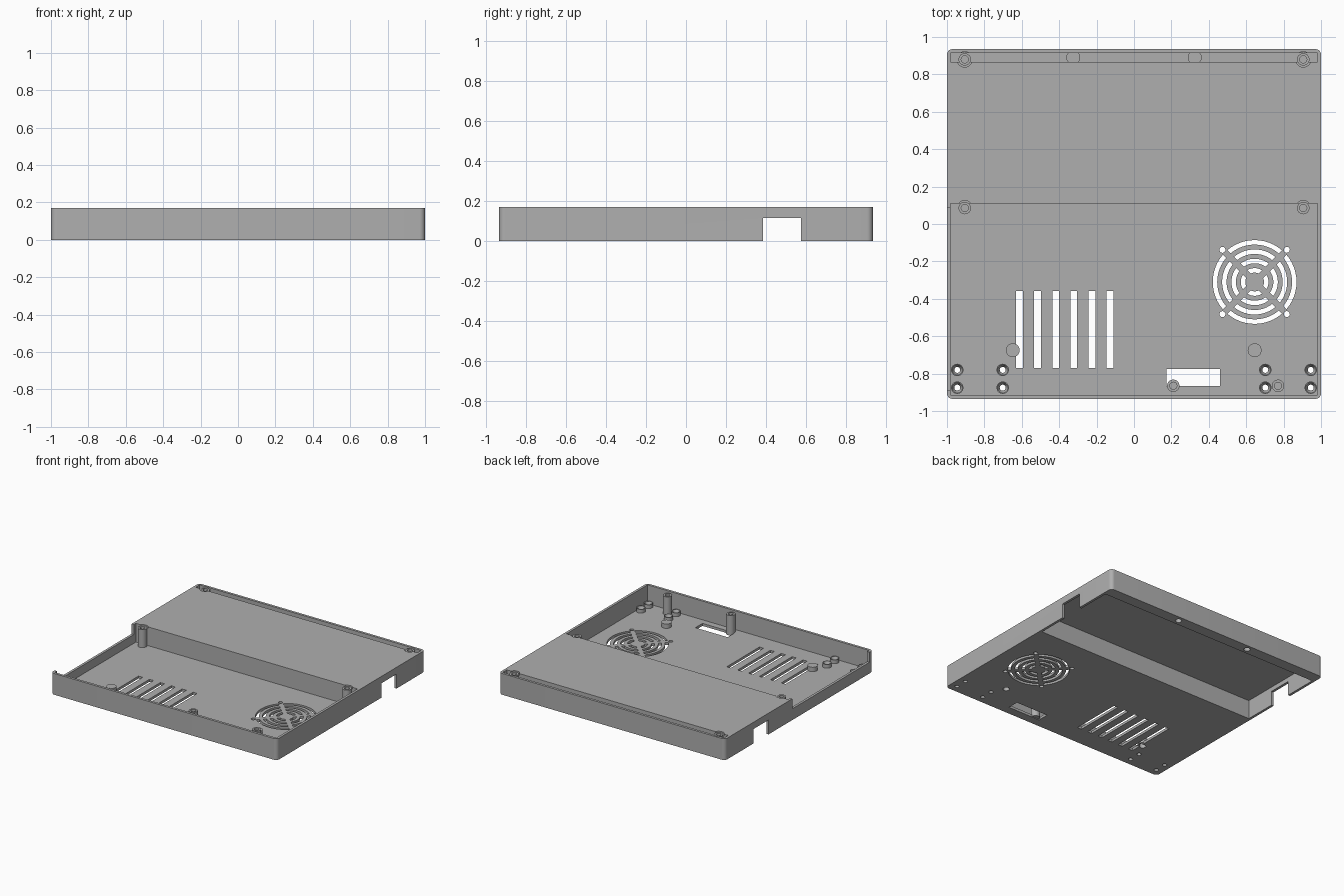
import bpy, bmesh
from math import sin, cos, asin, pi, radians
from mathutils import Vector

if "Cube" in bpy.data.objects:
    bpy.data.objects.remove(bpy.data.objects["Cube"], do_unlink=True)

grey = bpy.data.materials.new("mid_grey")
grey.use_nodes = True
grey.diffuse_color = (0.43, 0.43, 0.43, 1)
grey.node_tree.nodes["Principled BSDF"].inputs["Base Color"].default_value = (0.43, 0.43, 0.43, 1)


def prism(bm, pts, z0, z1, flare=1.0):
    """Extrude an outline from z0 to z1, scaling the top by flare."""
    n = len(pts)
    c = sum((Vector(p) for p in pts), Vector((0, 0))) / n
    low = [bm.verts.new((p[0], p[1], z0)) for p in pts]
    high = [bm.verts.new((*(c + (Vector(p) - c) * flare), z1)) for p in pts]
    bm.faces.new(low[::-1])
    bm.faces.new(high)
    for i in range(n):
        j = (i + 1) % n
        bm.faces.new((low[i], low[j], high[j], high[i]))


def rect(x0, x1, y0, y1):
    return [(x0, y0), (x1, y0), (x1, y1), (x0, y1)]


def circle(x, y, r, n=32):
    return [(x + r * cos(2 * pi * i / n), y + r * sin(2 * pi * i / n)) for i in range(n)]


def rounded(hx, hy, r, n=8):
    pts = []
    for q, (sx, sy) in enumerate([(1, 1), (-1, 1), (-1, -1), (1, -1)]):
        for i in range(n + 1):
            a = (q + i / n) * pi / 2
            pts.append((sx * (hx - r) + r * cos(a), sy * (hy - r) + r * sin(a)))
    return pts


def grille_slot(cx, cy, r0, r1, mid, half_bar, n=12):
    """Quarter ring between two diagonal bars of constant width."""
    pts = []
    for r, way in ((r0, -1), (r1, 1)):
        span = pi / 4 - asin(half_bar / r)
        for i in range(n + 1):
            a = mid + way * span * (2 * i / n - 1)
            pts.append((cx + r * cos(a), cy + r * sin(a)))
    return pts


def make(name, shapes):
    bm = bmesh.new()
    for s in shapes:
        prism(bm, *s)
    bmesh.ops.recalc_face_normals(bm, faces=bm.faces)
    mesh = bpy.data.meshes.new(name)
    bm.to_mesh(mesh)
    bm.free()
    mesh.materials.append(grey)
    ob = bpy.data.objects.new(name, mesh)
    bpy.context.collection.objects.link(ob)
    return ob


def combine(target, operation, shapes):
    tool = make("helper", shapes)
    tool.hide_render = True
    mod = target.modifiers.new("combine", 'BOOLEAN')
    mod.operation, mod.object, mod.solver = operation, tool, 'EXACT'
    bpy.context.view_layer.objects.active = target
    bpy.ops.object.modifier_apply(modifier=mod.name)
    bpy.data.objects.remove(tool, do_unlink=True)


H, FLOOR, IN = 0.17, 0.02, 0.98
case = make("case_base", [(rounded(1, 0.935, 0.03), 0, H)])

# Front tray, hollow under the raised deck, and rear channel
combine(case, 'DIFFERENCE', [
    (rect(-IN, IN, -0.915, 0.11), FLOOR, 0.3),
    (rect(-IN, IN, 0.13, 0.845), -0.1, 0.15),
    (rect(-IN, IN, 0.865, 0.915), FLOOR, 0.3)])

# Side notches through both walls, and the lowered left-hand wall
combine(case, 'DIFFERENCE', [
    (rect(-1.1, 1.1, 0.385, 0.575), -0.1, 0.115),
    (rect(-1.1, -0.97, -0.89, 0.085), 0.09, 0.3)])

# Vents, connector window and fan grille
fx, fy = 0.645, -0.31
openings = [(rect(x, x + 0.037, -0.77, -0.357), -0.1, 0.1)
            for x in (-0.63 + 0.0965 * i for i in range(6))]
openings.append((rect(0.175, 0.46, -0.865, -0.775), -0.1, 0.1))
for r in (0.05, 0.1, 0.15, 0.2):
    for q in range(4):
        openings.append((grille_slot(fx, fy, r, r + 0.024, q * pi / 2, 0.017), -0.1, 0.1))
for sx in (-1, 1):
    for sy in (-1, 1):
        openings.append((circle(fx + sx * 0.172, fy + sy * 0.172, 0.016, 20), -0.1, 0.1))
combine(case, 'DIFFERENCE', openings)

# Clearance around the posts in the deck and channel edges
corner_posts = [(sx * 0.905, y) for sx in (-1, 1) for y in (0.085, 0.88)]
posts = corner_posts + [(0.21, -0.865), (0.77, -0.865)]
combine(case, 'DIFFERENCE', [(circle(x, y, 0.041), 0.155, 0.3) for x, y in corner_posts])

# Screw posts, foot bosses and countersunk mounting bosses
feet = [(-0.648, -0.675), (0.645, -0.675), (-0.325, 0.89), (0.325, 0.89)]
mounts = [(sx * x, y) for sx in (-1, 1) for x in (0.702, 0.945) for y in (-0.78, -0.875)]
combine(case, 'UNION',
        [(circle(x, y, 0.033), 0.005, 0.164) for x, y in posts]
        + [(circle(x, y, 0.037), 0.01, 0.055) for x, y in feet]
        + [(circle(x, y, 0.033), 0.01, 0.05) for x, y in mounts])

# Bores: blind from above in posts, blind from below in feet, through in mounts
combine(case, 'DIFFERENCE',
        [(circle(x, y, 0.019, 24), 0.03, 0.3) for x, y in posts]
        + [(circle(x, y, 0.024, 24), -0.1, 0.04) for x, y in feet]
        + [(circle(x, y, 0.016, 24), -0.1, 0.025) for x, y in mounts])
combine(case, 'DIFFERENCE',
        [(circle(x, y, 0.0161, 24), 0.022, 0.052, 1.8) for x, y in mounts])

bpy.ops.object.select_all(action='DESELECT')
case.select_set(True)
bpy.context.view_layer.objects.active = case
bpy.ops.object.shade_smooth_by_angle(angle=radians(30))
